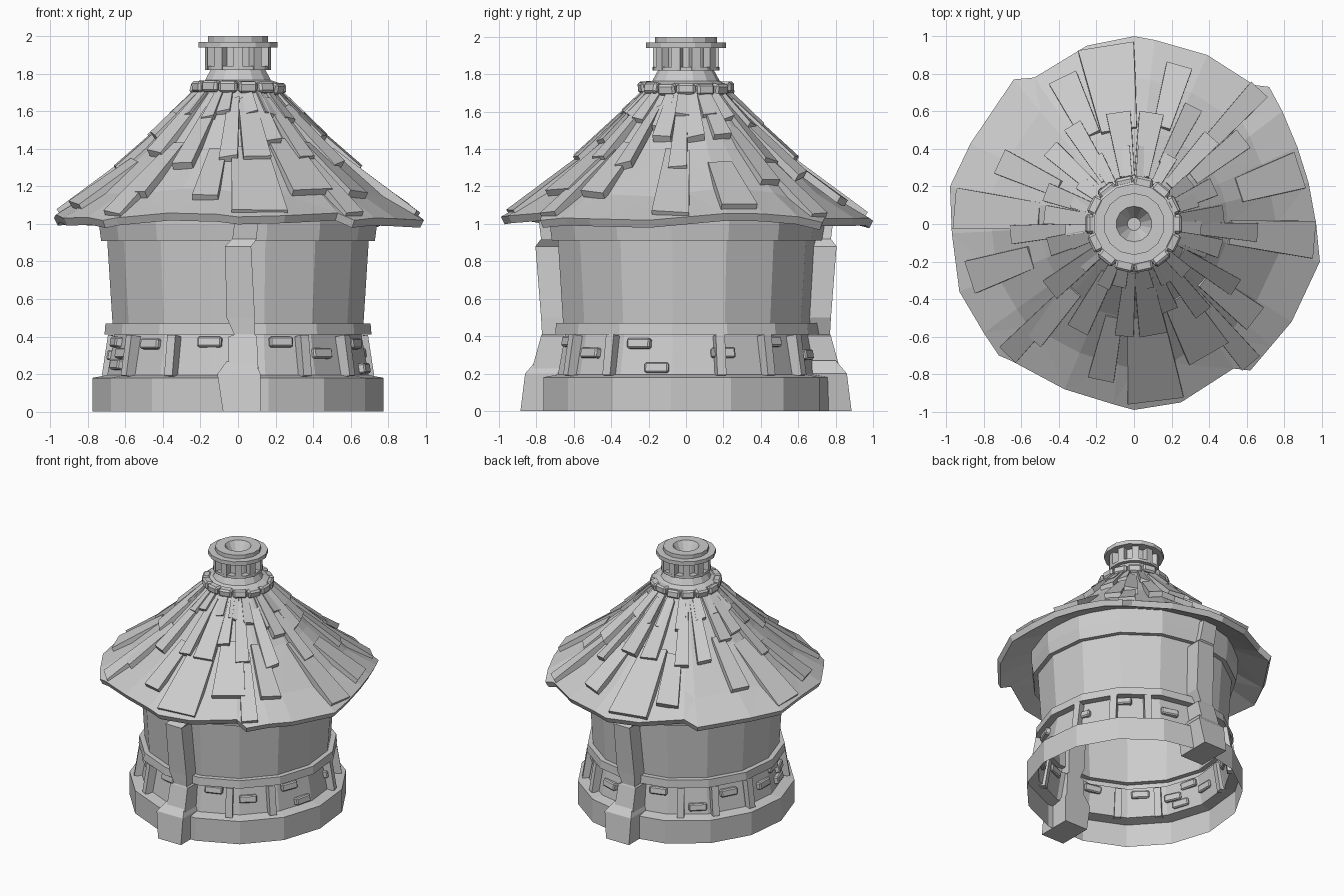
import bpy, bmesh, math, random
from mathutils import Matrix, Vector

if "Cube" in bpy.data.objects:
    bpy.data.objects.remove(bpy.data.objects["Cube"])

random.seed(4)


def finish(name, bm, bevel=0):
    bmesh.ops.recalc_face_normals(bm, faces=bm.faces)
    me = bpy.data.meshes.new(name)
    bm.to_mesh(me)
    bm.free()
    ob = bpy.data.objects.new(name, me)
    bpy.context.collection.objects.link(ob)
    if bevel:
        mod = ob.modifiers.new("bevel", 'BEVEL')
        mod.width = bevel
        mod.segments = 1
    return ob


def skin(bm, rings, caps=False):
    """Bridge equal-length closed loops of points."""
    vs = [[bm.verts.new(p) for p in ring] for ring in rings]
    for a, b in zip(vs, vs[1:]):
        for i in range(len(a)):
            j = (i + 1) % len(a)
            bm.faces.new((a[i], a[j], b[j], b[i]))
    if caps:
        bm.faces.new(vs[0][::-1])
        bm.faces.new(vs[-1])


def lathe(name, profile, n, start=90):
    bm = bmesh.new()
    angs = [math.radians(start + 360 * i / n) for i in range(n)]
    skin(bm, [[(r * math.cos(a), r * math.sin(a), z) for a in angs] for r, z in profile])
    bmesh.ops.remove_doubles(bm, verts=bm.verts, dist=1e-4)
    return finish(name, bm)


def block(bm, ang, r, z, depth, width, height, tilt=0):
    """Box facing outward at a polar angle (degrees)."""
    m = (Matrix.Rotation(math.radians(ang), 4, 'Z') @ Matrix.Translation((r, 0, z))
         @ Matrix.Rotation(math.radians(tilt), 4, 'Y') @ Matrix.Diagonal((depth, width, height, 1)))
    bmesh.ops.create_cube(bm, size=1, matrix=m)


# Round body: plinth, sloping footing, belt, flared wall, top band (open below)
lathe("round_walls", [(.78, 0), (.78, .18), (.7, .195), (.66, .41), (.715, .41), (.71, .47),
                      (.672, .47), (.70, .91), (.733, .91), (.745, 1.0), (.745, 1.12)], 15)

# Upright battens around the footing
bm = bmesh.new()
for a in (-35, -60, -145, -120, 38, 58, 122, 142, 15, 165):
    block(bm, a, .69, .295, .075, .05, .22, -9)
finish("footing_battens", bm)

# Scattered raised bricks
bm = bmesh.new()
for a, z in ((-134, .36), (-103, .37), (-70, .37), (-49, .31), (-155, .31), (-22, .36), (-13, .23),
             (17, .31), (43, .37), (72, .3), (108, .36), (132, .25), (152, .33), (180, .3),
             (200, .25), (193, .37)):
    block(bm, a, .69 - .17 * (z - .2), z, .05, .13, .055, -9)
finish("raised_bricks", bm, .008)

# Front and back buttress: leaning post and stone foot
for side, turn in (("front", 0), ("back", 180)):
    rot = Matrix.Rotation(math.radians(turn), 4, 'Z')
    for part, sections in (
        ("post", ((.2, -.05, .11, -.83), (.40, -.05, .10, -.775), (.41, -.02, .09, -.77),
                  (.50, -.06, .09, -.775), (.88, -.07, .07, -.805), (.92, -.03, .10, -.775),
                  (1.08, -.01, .11, -.795))),
        ("foot", ((0, -.08, .12, -.885), (.20, -.11, .12, -.86), (.27, -.06, .09, -.80)))):
        bm = bmesh.new()
        skin(bm, [[rot @ Vector(p) for p in ((x0, y, z), (x1, y, z), (x1, -.62, z), (x0, -.62, z))]
                  for z, x0, x1, y in sections], True)
        finish(side + "_buttress_" + part, bm)

# Roof cone with a ragged rim
SLOPE = ((.2, 1.73), (.33, 1.58), (.5, 1.40), (.8, 1.135), (1.0, 1.015))


def roof_z(r):
    for (r0, z0), (r1, z1) in zip(SLOPE, SLOPE[1:]):
        if r <= r1:
            break
    return z0 + (z1 - z0) * (r - r0) / (r1 - r0)


RIM = ((-.25, .95), (0, 1.0), (.11, .98), (.39, .9), (.64, .74), (.72, .73), (.79, .6), (.87, .41),
       (.93, .22), (.97, 0), (.99, -.2), (.84, -.52), (.73, -.65), (.62, -.78), (.53, -.77),
       (.25, -.95), (0, -.99), (-.11, -.96), (-.37, -.88), (-.65, -.73), (-.72, -.7),
       (-.8, -.58), (-.93, -.36), (-.97, -.05), (-.98, .2), (-.87, .43), (-.64, .77), (-.53, .78))
rings = [[] for _ in range(6)]
for x, y in RIM:
    R, d = math.hypot(x, y), Vector((x, y, 0)).normalized()
    wob = random.uniform(-.01, .01)
    rings[0].append(d * .66 + Vector((0, 0, 1.14)))
    rings[1].append(d * (R - .02) + Vector((0, 0, roof_z(R) - .03 + wob)))
    rings[2].append(d * R + Vector((0, 0, roof_z(R) + .01 + wob)))
    for k, r in ((3, .78 * R), (4, .5), (5, .2)):
        rings[k].append(d * r + Vector((0, 0, roof_z(r) + (wob if k < 5 else 0))))
bm = bmesh.new()
skin(bm, rings)
bmesh.ops.triangulate(bm, faces=bm.faces)
finish("roof_cone", bm)


# Roof boards: tapered slabs lying on the slope, lifted at the lower end
def board(bm, ang, r_end, width, length, lift=.05, thick=.035):
    rot = Matrix.Rotation(math.radians(ang), 4, 'Z')
    r0 = max(.22, r_end - length)
    w0 = width * (.45 + .35 * r0 / r_end)
    skew = random.uniform(-.012, .012)
    loops = []
    for r, w, up in ((r0, w0, .012), (r_end, width, lift)):
        z = roof_z(r) + up
        q = thick * .6
        loops.append([rot @ Vector(p) for p in (
            (r, -w / 2, z + skew), (r, w / 2, z - skew),
            (r - q, w / 2, z - thick - skew), (r - q, -w / 2, z - thick + skew))])
    skin(bm, loops, True)


bm = bmesh.new()
for a, r, w in ((122, .62, .1), (98, .6, .13), (81, .6, .13), (63, .7, .1), (74, .88, .14),
                (116, .87, .16), (155, .79, .14), (174, .48, .1), (195, .47, .1), (185, .66, .1),
                (198, .92, .18), (218, .57, .12), (228, .82, .14), (242, .64, .12), (258, .85, .14),
                (280, .6, .15), (265, .6, .1), (300, .8, .24), (322, .82, .15), (328, .64, .1),
                (6, .48, .1), (344, .48, .1), (25, .47, .1), (38, .74, .12), (18, .93, .2),
                (356, .66, .1), (48, .62, .1), (138, .6, .1), (308, .6, .1), (292, .5, .1),
                (160, .5, .1)):
    board(bm, a, r, w, .34)
finish("roof_boards", bm)

# Wide boards reaching the rim
bm = bmesh.new()
for a, r, w in ((99, .96, .3), (47, .98, .12), (355, .965, .2), (310, .97, .12), (277, .95, .3),
                (226, .97, .12), (175, .96, .22)):
    board(bm, a, r, w, .45, .03, .045)
finish("rim_boards", bm)

# Short boards around the peak
bm = bmesh.new()
for i in range(18):
    board(bm, i * 20 + random.uniform(-4, 4), random.uniform(.34, .42), .075, .2, .04, .03)
finish("peak_boards", bm)

# Lumpy collar under the chimney
bm = bmesh.new()
for i in range(14):
    block(bm, i * 360 / 14, .225, 1.725 + random.uniform(-.008, .008), .06, .1, .06,
          random.uniform(-15, 15))
finish("peak_collar", bm, .012)

# Chimney with a funnel opening and caged sides
lathe("chimney", [(.24, 1.68), (.225, 1.75), (.18, 1.765), (.15, 1.82), (.18, 1.82), (.18, 1.84),
                  (.135, 1.84), (.135, 1.94), (.215, 1.94), (.215, 1.97), (.165, 1.97),
                  (.165, 2.0), (.095, 2.0), (.035, 1.9), (.0, 1.9)], 14)
bm = bmesh.new()
for i in range(10):
    block(bm, i * 36 + 18, .155, 1.885, .045, .05, .13)
finish("chimney_posts", bm)
